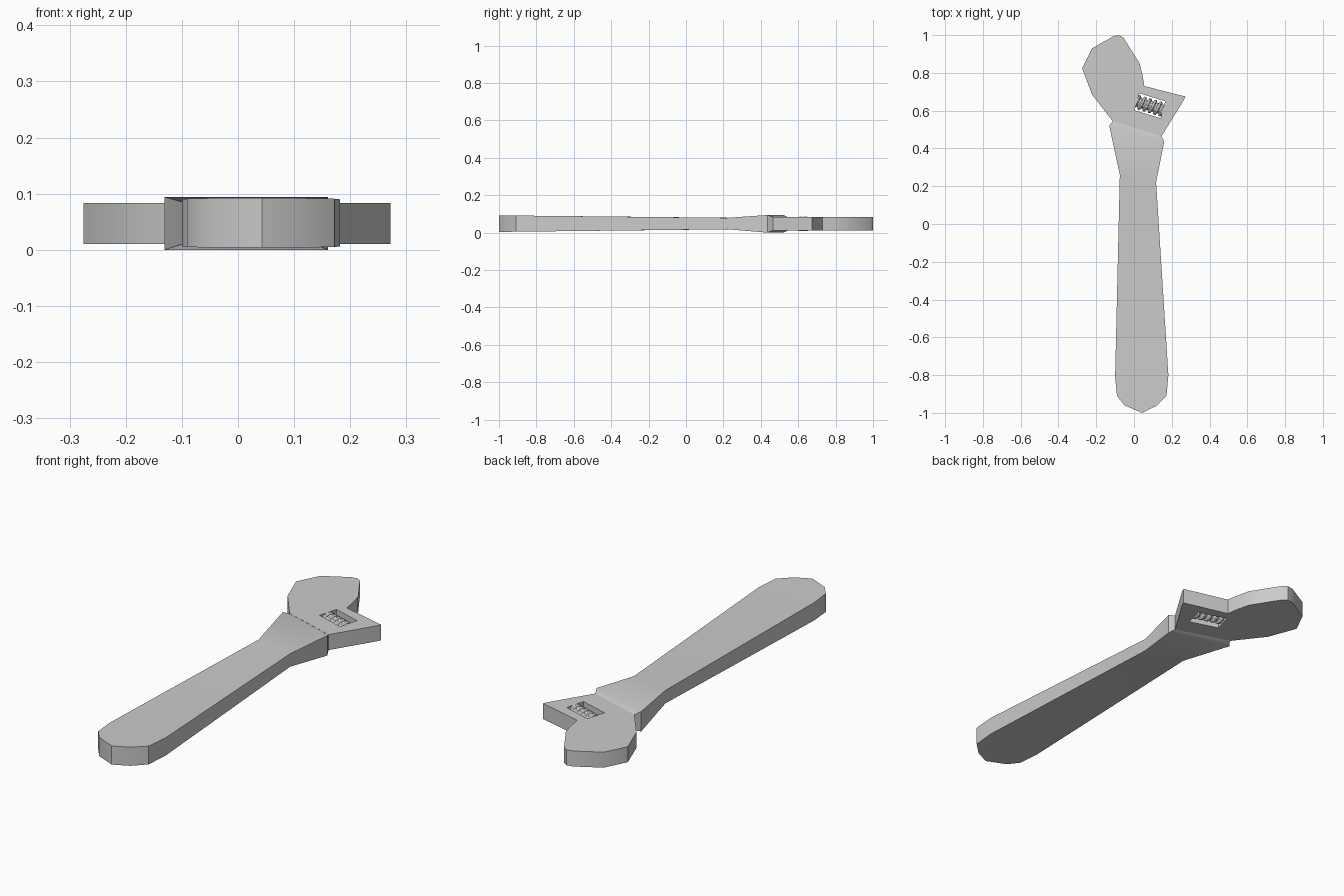
import bpy, bmesh
from math import sin, cos, pi, radians
from mathutils import Matrix, Vector

if "Cube" in bpy.data.objects:
    bpy.data.objects.remove(bpy.data.objects["Cube"])


def finish(name, bm):
    bmesh.ops.remove_doubles(bm, verts=bm.verts, dist=1e-5)
    bmesh.ops.recalc_face_normals(bm, faces=bm.faces)
    me = bpy.data.meshes.new(name)
    bm.to_mesh(me)
    bm.free()
    ob = bpy.data.objects.new(name, me)
    bpy.context.collection.objects.link(ob)
    return ob


def smooth(ob, angle):
    bpy.ops.object.select_all(action='DESELECT')
    ob.select_set(True)
    bpy.context.view_layer.objects.active = ob
    bpy.ops.object.shade_smooth_by_angle(angle=radians(angle))


# Handle: slanted stations (left xy, right xy, bottom z, top z)
stations = [
    ((0.043, -1.0), (0.043, -1.0), 0.004, 0.092),
    ((-0.05, -0.96), (0.115, -0.965), 0.004, 0.092),
    ((-0.09, -0.91), (0.172, -0.91), 0.005, 0.091),
    ((-0.10, -0.81), (0.182, -0.80), 0.006, 0.09),
    ((-0.075, 0.26), (0.117, 0.22), 0.018, 0.079),
    ((-0.131, 0.52), (0.160, 0.435), 0.0, 0.094),
    ((-0.113, 0.545), (0.146, 0.465), 0.011, 0.083),
]
bm = bmesh.new()
rings = [[bm.verts.new((p[0], p[1], z)) for p, z in ((l, z0), (r, z0), (r, z1), (l, z1))]
         for l, r, z0, z1 in stations]
for a, b in zip(rings, rings[1:]):
    for i in range(4):
        j = (i + 1) % 4
        bm.faces.new((a[i], a[j], b[j], b[i]))
bm.faces.new(rings[0])
bmesh.ops.dissolve_degenerate(bm, dist=1e-5, edges=bm.edges)
smooth(finish("handle", bm), 35)

# Head: flat outline with a through window for the worm screw
outline = [(0.146, 0.465), (0.262, 0.653), (0.272, 0.675), (0.055, 0.73), (0.045, 0.79),
           (0.03, 0.85), (-0.055, 0.985), (-0.078, 1.0), (-0.107, 0.995), (-0.222, 0.93),
           (-0.275, 0.825), (-0.222, 0.685), (-0.113, 0.545)]
window = [(0.028, 0.692), (0.165, 0.65), (0.141, 0.56), (0.003, 0.602)]
curve = bpy.data.curves.new("head", 'CURVE')
curve.dimensions = '2D'
curve.fill_mode = 'BOTH'
curve.extrude = 0.0365
for pts in (outline, window):
    sp = curve.splines.new('POLY')
    sp.points.add(len(pts) - 1)
    for p, co in zip(sp.points, pts):
        p.co = (*co, 0, 1)
    sp.use_cyclic_u = True
head = bpy.data.objects.new("head", curve)
bpy.context.collection.objects.link(head)
head.location.z = 0.047
head.select_set(True)
bpy.context.view_layer.objects.active = head
bpy.ops.object.select_all(action='DESELECT')
head.select_set(True)
bpy.ops.object.convert(target='MESH')
bm = bmesh.new()
bm.from_mesh(head.data)
bmesh.ops.remove_doubles(bm, verts=bm.verts, dist=1e-5)
bmesh.ops.recalc_face_normals(bm, faces=bm.faces)
bm.to_mesh(head.data)
bm.free()
smooth(head, 35)

# Worm screw: helical trapezoid thread on a rod
length, turns, steps, sides = 0.146, 5, 60, 24
r_low, r_high = 0.026, 0.038
place = Matrix.Translation(Vector((0.084, 0.626, 0.047))) @ Matrix.Rotation(radians(-17), 4, 'Z')
bm = bmesh.new()
rows = []
for i in range(steps + 1):
    row = []
    for k in range(sides):
        a = 2 * pi * k / sides
        wave = sin(2 * pi * turns * i / steps + a)
        f = min(1, max(0, 0.5 + wave * 1.1))
        r = r_low + (r_high - r_low) * f
        row.append(bm.verts.new(place @ Vector((length * (i / steps - 0.5), r * cos(a), r * sin(a)))))
    rows.append(row)
for p, q in zip(rows, rows[1:]):
    for k in range(sides):
        m = (k + 1) % sides
        bm.faces.new((p[k], p[m], q[m], q[k]))
bm.faces.new(rows[0])
bm.faces.new(rows[-1])
smooth(finish("worm_screw", bm), 40)
